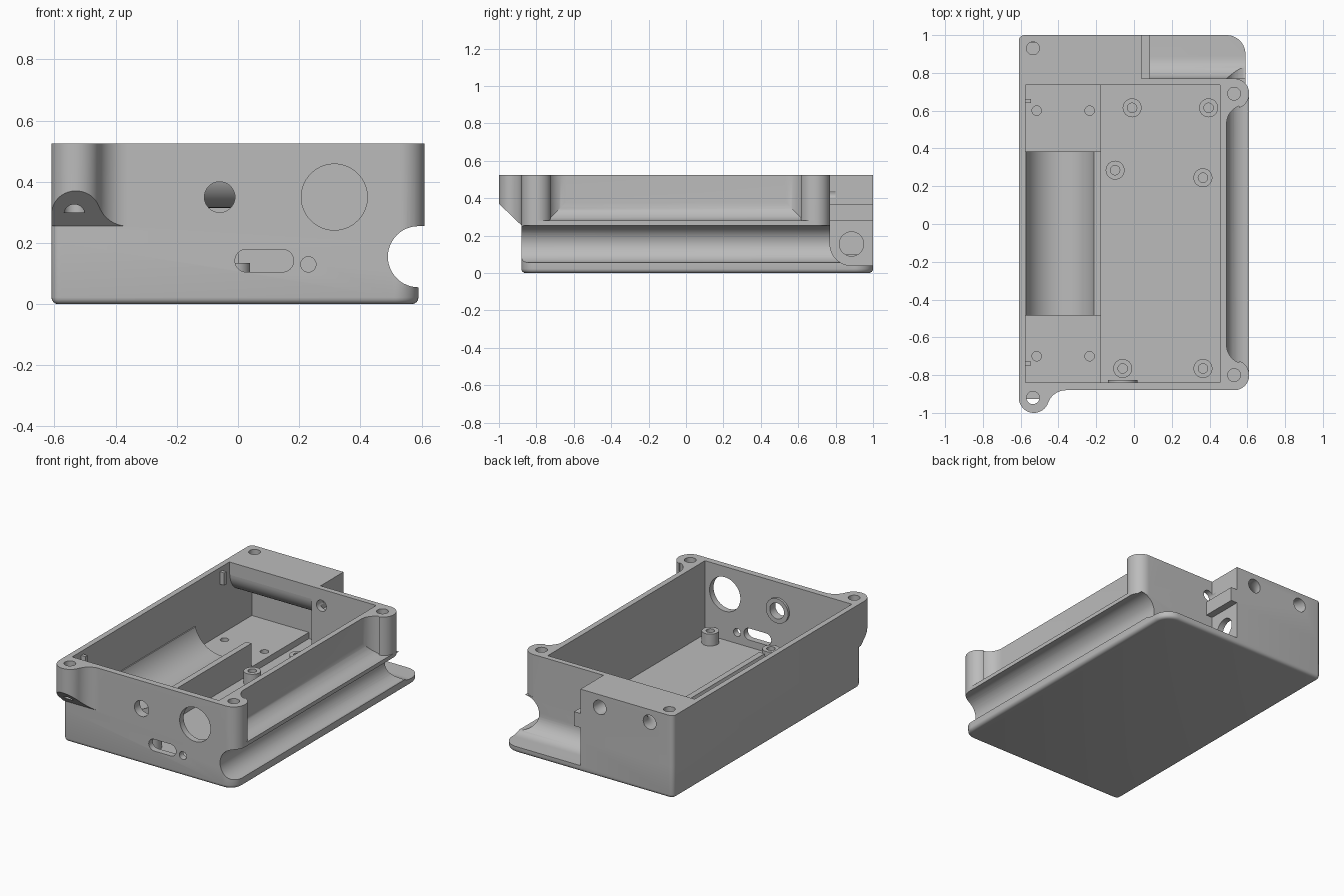
import bpy, bmesh
from math import sin, cos, radians

if "Cube" in bpy.data.objects:
    bpy.data.objects.remove(bpy.data.objects["Cube"])

GREY = (0.5, 0.5, 0.5, 1)
mat = bpy.data.materials.new("plain grey")
mat.use_nodes = True
mat.diffuse_color = GREY
mat.node_tree.nodes["Principled BSDF"].inputs["Base Color"].default_value = GREY


def arc(cx, cy, r, a0, a1, n=12):
    angles = [radians(a0 + (a1 - a0) * i / n) for i in range(n + 1)]
    return [(cx + r * cos(a), cy + r * sin(a)) for a in angles]


def circle(cx, cy, r, n=40):
    return arc(cx, cy, r, 0, 360, n)[:-1]


def rect(a0, a1, b0, b1):
    return [(a0, b0), (a1, b0), (a1, b1), (a0, b1)]


def prism(name, pts, axis, lo, hi, bottom_round=0):
    """Extrude a closed outline along an axis."""
    place = {"x": lambda a, b, t: (t, a, b),
             "y": lambda a, b, t: (a, t, b),
             "z": lambda a, b, t: (a, b, t)}[axis]
    bm = bmesh.new()
    low = [bm.verts.new(place(a, b, lo)) for a, b in pts]
    top = [bm.verts.new(place(a, b, hi)) for a, b in pts]
    base = bm.faces.new(low)
    bm.faces.new(top)
    n = len(pts)
    for i in range(n):
        j = (i + 1) % n
        bm.faces.new((low[i], low[j], top[j], top[i]))
    bmesh.ops.recalc_face_normals(bm, faces=bm.faces)
    if bottom_round:
        bmesh.ops.bevel(bm, geom=list(base.edges), offset=bottom_round,
                        segments=4, profile=0.5, affect="EDGES")
    me = bpy.data.meshes.new(name)
    bm.to_mesh(me)
    bm.free()
    me.materials.append(mat)
    ob = bpy.data.objects.new(name, me)
    bpy.context.collection.objects.link(ob)
    return ob


def combine(ob, other, op):
    """Apply a boolean and discard the second shape."""
    mod = ob.modifiers.new("bool", "BOOLEAN")
    mod.operation, mod.object, mod.solver = op, other, "EXACT"
    bpy.context.view_layer.objects.active = ob
    bpy.ops.object.modifier_apply(modifier=mod.name)
    bpy.data.objects.remove(other)
    return ob


def cut(pts, axis, lo, hi):
    combine(case, prism("cutter", pts, axis, lo, hi), "DIFFERENCE")


def add(pts, axis, lo, hi):
    combine(case, prism("addition", pts, axis, lo, hi), "UNION")


TOP = 0.525
left_front = arc(-0.58, -0.85, 0.03, 180, 270, 5)
left_back = arc(-0.58, 0.97, 0.03, 90, 180, 5)

# Lower tray with rounded bottom edge, and upper walls
case = prism("enclosure", left_front + arc(0.51, -0.8, 0.08, 270, 360)
             + arc(0.49, 0.9, 0.1, 0, 90) + left_back, "z", 0, 0.255, 0.022)
upper = left_front + arc(0.53, -0.8, 0.08, 270, 360) \
    + arc(0.53, 0.69, 0.08, 0, 90) + [(0.04, 0.77), (0.04, 1)] + left_back
add(upper, "z", 0.2, TOP)

# Front corner screw boss with a sloped underside
boss = prism("boss", [(-0.61, -0.8)] + arc(-0.53, -0.92, 0.08, 180, 340.6, 20)
             + arc(-0.36, -0.98, 0.1, 160.6, 90) + [(-0.36, -0.8)], "z", 0.2, TOP)
slope = prism("slope", [(-0.8, 0.255), (-0.88, 0.255), (-1.01, 0.38),
                        (-1.01, 0.6), (-0.8, 0.6)], "x", -0.8, 0)
combine(case, combine(boss, slope, "INTERSECT"), "UNION")

# Long side groove, and the cable groove across the back
cut([(0.8, 0.255)] + arc(0.59, 0.155, 0.1, 90, 270, 24) + [(0.8, 0.055)],
    "y", -1.1, 1.1)
cut([(0.77, 0.8)] + arc(0.885, 0.155, 0.115, 180, 270) + [(1.1, 0.04), (1.1, 0.8)],
    "x", 0.04, 0.8)
add(rect(0.75, 1, 0.28, 0.37), "x", 0.02, 0.085)

# Hollow between the two side bosses, blended at ends and bottom
half = [(0.8, 0.69)] + arc(0.53, 0.69, 0.08, 0, -69.4) + arc(0.59, 0.53, 0.1, 110.6, 180)
plan = half + [(x, -0.11 - y) for x, y in reversed(half)]
hollow = prism("hollow", plan, "z", 0.2, 0.8)
side = prism("side", [(0.49, 0.9)] + arc(0.59, 0.38, 0.1, 180, 270)
             + [(0.9, 0.28), (0.9, 0.9)], "y", -1.1, 1.1)
combine(case, combine(hollow, side, "INTERSECT"), "DIFFERENCE")

# Main cavity, and its extension under the rounded back bar
cut(rect(-0.575, 0.455, -0.84, 0.735), "z", 0.06, 0.8)
cut([(0.7, 0.06), (0.96, 0.06), (0.96, 0.315)]
    + arc(0.87, 0.445, 0.13, 270, 180) + [(0.7, 0.445)], "x", -0.575, 0)

# Platform and cradle with a half-round trough
add(rect(-0.6, -0.175, -0.86, 0.97), "z", 0.03, 0.1)
cradle = prism("cradle", rect(-0.6, -0.175, -0.485, 0.385), "z", 0.05, 0.25)
trough = prism("trough", circle(-0.39, 0.3, 0.185, 64), "y", -1, 1)
combine(case, combine(cradle, trough, "DIFFERENCE"), "UNION")
for y in (-0.7, 0.6):
    for x in (-0.515, -0.235):
        cut(circle(x, y, 0.025, 20), "z", 0.05, 0.2)

# Board posts with pilot holes
for x, y in ((-0.01, 0.615), (0.395, 0.615), (-0.1, 0.285),
             (0.365, 0.245), (-0.06, -0.765), (0.365, -0.765)):
    add(circle(x, y, 0.05, 32), "z", 0.04, 0.135)
    cut(circle(x, y, 0.025, 20), "z", 0.07, 0.2)

# Small clips on the left inner wall
for y in (0.64, -0.75):
    add(rect(-0.6, -0.545, y, y + 0.022), "z", 0.42, 0.5)

# Lid screw holes
for x, y in ((-0.535, 0.93), (-0.535, -0.92), (0.53, 0.69), (0.53, -0.8)):
    cut(circle(x, y, 0.034, 28), "z", 0.3, 0.8)

# Front openings, the small round one with an inner collar
add(circle(-0.06, 0.35, 0.078), "y", -0.86, -0.825)
slot = arc(0.027, 0.142, 0.037, 90, 270) + arc(0.145, 0.142, 0.037, -90, 90)
for outline in (circle(-0.06, 0.35, 0.05), circle(0.315, 0.35, 0.108, 56),
                slot, circle(0.23, 0.13, 0.025, 24)):
    cut(outline, "y", -0.95, -0.815)

# Cable hole into the back chamber, and wire hole in the back wall
cut(circle(0.885, 0.155, 0.065), "x", -0.05, 0.07)
cut(circle(0.07, 0.42, 0.035, 28), "y", 0.7, 0.8)

# Curved cord tunnel through the back bar
bpy.ops.mesh.primitive_torus_add(location=(-0.27, 1, 0.445), major_radius=0.175,
                                 minor_radius=0.045, major_segments=48, minor_segments=24)
combine(case, bpy.context.object, "DIFFERENCE")

bpy.ops.object.select_all(action="DESELECT")
case.select_set(True)
bpy.context.view_layer.objects.active = case
bpy.ops.object.shade_smooth_by_angle(angle=radians(30))
